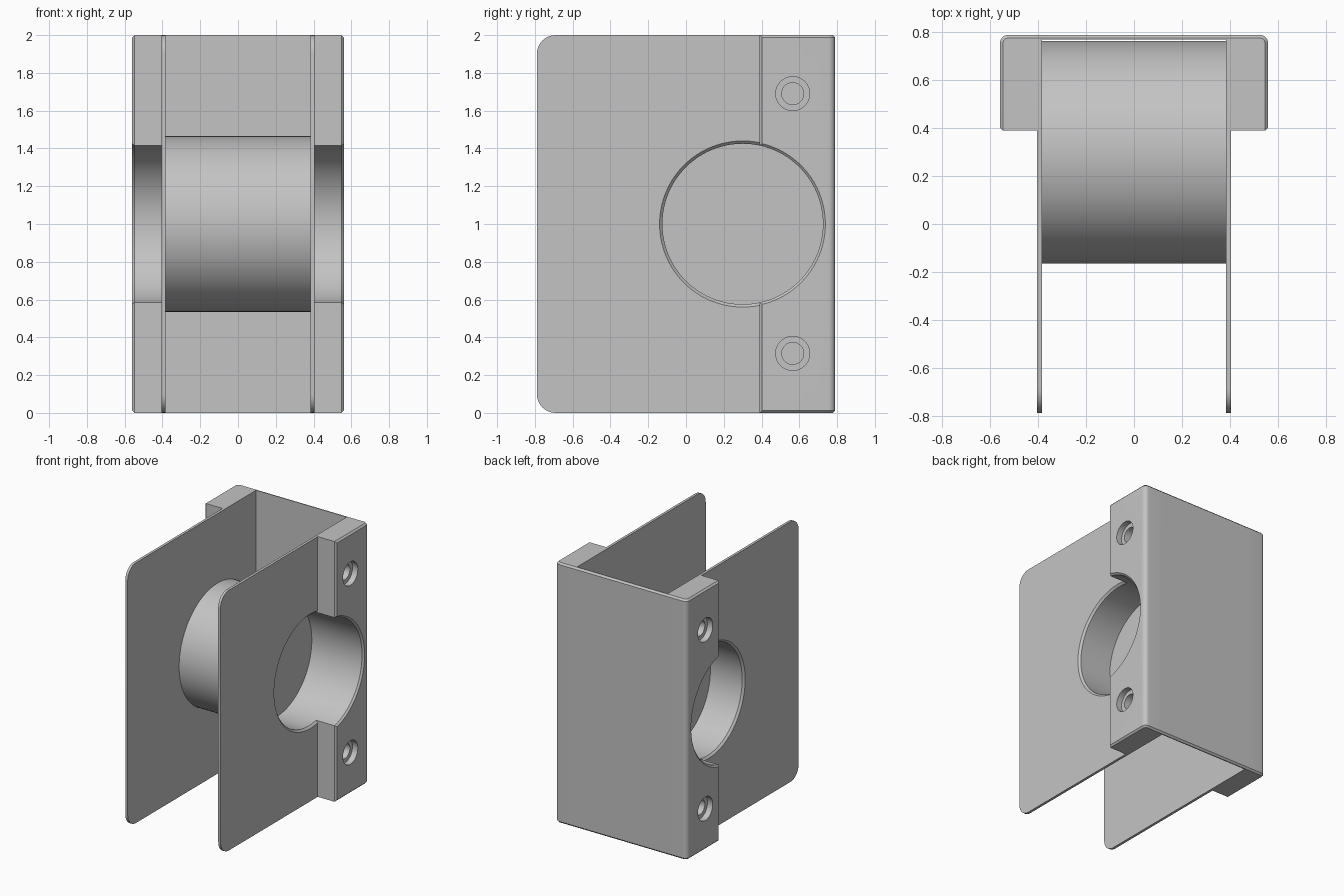
import bpy, bmesh, math
from mathutils import Vector

if "Cube" in bpy.data.objects:
    bpy.data.objects.remove(bpy.data.objects["Cube"])

CY, CZ = 0.30, 1.0      # spool axis position
R_IN, R_OUT = 0.425, 0.465

grey = bpy.data.materials.new("light grey")
grey.diffuse_color = (0.55, 0.55, 0.55, 1)
grey.use_nodes = True
grey.node_tree.nodes["Principled BSDF"].inputs["Base Color"].default_value = grey.diffuse_color


def finish(bm, name):
    bmesh.ops.recalc_face_normals(bm, faces=bm.faces)
    me = bpy.data.meshes.new(name)
    bm.to_mesh(me)
    bm.free()
    ob = bpy.data.objects.new(name, me)
    bpy.context.collection.objects.link(ob)
    me.materials.append(grey)
    return ob


def prism(points, direction):
    """Extrude a closed outline into a solid."""
    bm = bmesh.new()
    face = bm.faces.new([bm.verts.new(p) for p in points])
    ext = bmesh.ops.extrude_face_region(bm, geom=[face])
    bmesh.ops.translate(bm, vec=Vector(direction),
                        verts=[v for v in ext["geom"] if isinstance(v, bmesh.types.BMVert)])
    return bm


def arc(cx, cy, r, a0, a1, n=8):
    return [(cx + r * math.cos(math.radians(a0 + (a1 - a0) * i / n)),
             cy + r * math.sin(math.radians(a0 + (a1 - a0) * i / n))) for i in range(n + 1)]


def lathe(name, profile, cy, cz, s=1, n=96):
    """Revolve (x, radius) points, from axis to axis, around an x-parallel line."""
    bm = bmesh.new()
    rings = []
    for x, r in profile:
        if r == 0:
            rings.append([bm.verts.new((s * x, cy, cz))] * n)
        else:
            rings.append([bm.verts.new((s * x, cy + r * math.cos(2 * math.pi * i / n),
                                        cz + r * math.sin(2 * math.pi * i / n))) for i in range(n)])
    for a, b in zip(rings, rings[1:]):
        for i in range(n):
            j = (i + 1) % n
            bm.faces.new(list(dict.fromkeys((a[i], a[j], b[j], b[i]))))
    return finish(bm, name)


def cut(ob, cutter):
    mod = ob.modifiers.new("cut", "BOOLEAN")
    mod.operation, mod.solver, mod.object = "DIFFERENCE", "EXACT", cutter
    bpy.context.view_layer.objects.active = ob
    bpy.ops.object.modifier_apply(modifier=mod.name)
    bpy.data.objects.remove(cutter)


def chamfer(bm, test, width=0.013):
    edges = [e for e in bm.edges if test(*[v.co for v in e.verts])]
    bmesh.ops.bevel(bm, geom=edges, offset=width, segments=1, affect="EDGES")


for s, side in ((-1, "left"), (1, "right")):
    # thin side plate with rounded front corners and a chamfered round opening
    outline = [(0.77, 0), (0.77, 2)] + arc(-0.69, 1.9, 0.1, 90, 180) + arc(-0.69, 0.1, 0.1, 180, 270)
    plate = finish(prism([(s * 0.385, y, z) for y, z in outline], (s * 0.02, 0, 0)), side + "_plate")
    cut(plate, lathe("cutter", [(0.3, 0), (0.3, R_IN), (0.39, R_IN), (0.43, R_IN + 0.04), (0.43, 0)], CY, CZ, s))

    # mounting flange: rounded back corner, chamfered outer and back rims
    outline = [(0.39, 0.39), (0.56, 0.39)] + arc(0.525, 0.755, 0.035, 0, 90) + [(0.39, 0.79)]
    bm = prism([(s * x, y, 0) for x, y in outline], (0, 0, 2))

    def rim(a, b):
        flat = abs(a.z - b.z) < 1e-4
        outer = min(abs(a.x), abs(b.x)) > 0.5
        back = min(a.y, b.y) > 0.7
        front_edge = not flat and outer and max(a.y, b.y) < 0.4
        return (flat and (outer or back)) or front_edge
    chamfer(bm, rim)
    flange = finish(bm, side + "_flange")
    cut(flange, lathe("cutter", [(0.3, 0), (0.3, R_IN), (0.547, R_IN), (0.6, R_IN + 0.053), (0.6, 0)], CY, CZ, s))

    # blind counterbored screw holes
    for z in (0.315, 1.69):
        cut(flange, lathe("cutter", [(0.43, 0), (0.43, 0.058), (0.515, 0.058), (0.515, 0.09),
                                     (0.6, 0.09), (0.6, 0)], 0.565, z, s, 48))

# back wall joining the two sides
bm = prism([(-0.405, 0.77, 0), (0.405, 0.77, 0), (0.405, 0.79, 0), (-0.405, 0.79, 0)], (0, 0, 2))
chamfer(bm, lambda a, b: abs(a.z - b.z) < 1e-4 and min(a.y, b.y) > 0.78)
finish(bm, "back_wall")

# hollow spool between the plates with a solid web in the middle
lathe("spool", [(0.12, 0), (0.12, R_IN), (0.385, R_IN), (0.385, R_OUT),
                (-0.385, R_OUT), (-0.385, R_IN), (-0.12, R_IN), (-0.12, 0)], CY, CZ)

# smooth curved surfaces, keep edges crisp
for ob in bpy.context.scene.objects:
    ob.select_set(True)
    bpy.context.view_layer.objects.active = ob
bpy.ops.object.shade_smooth_by_angle(angle=math.radians(30))
